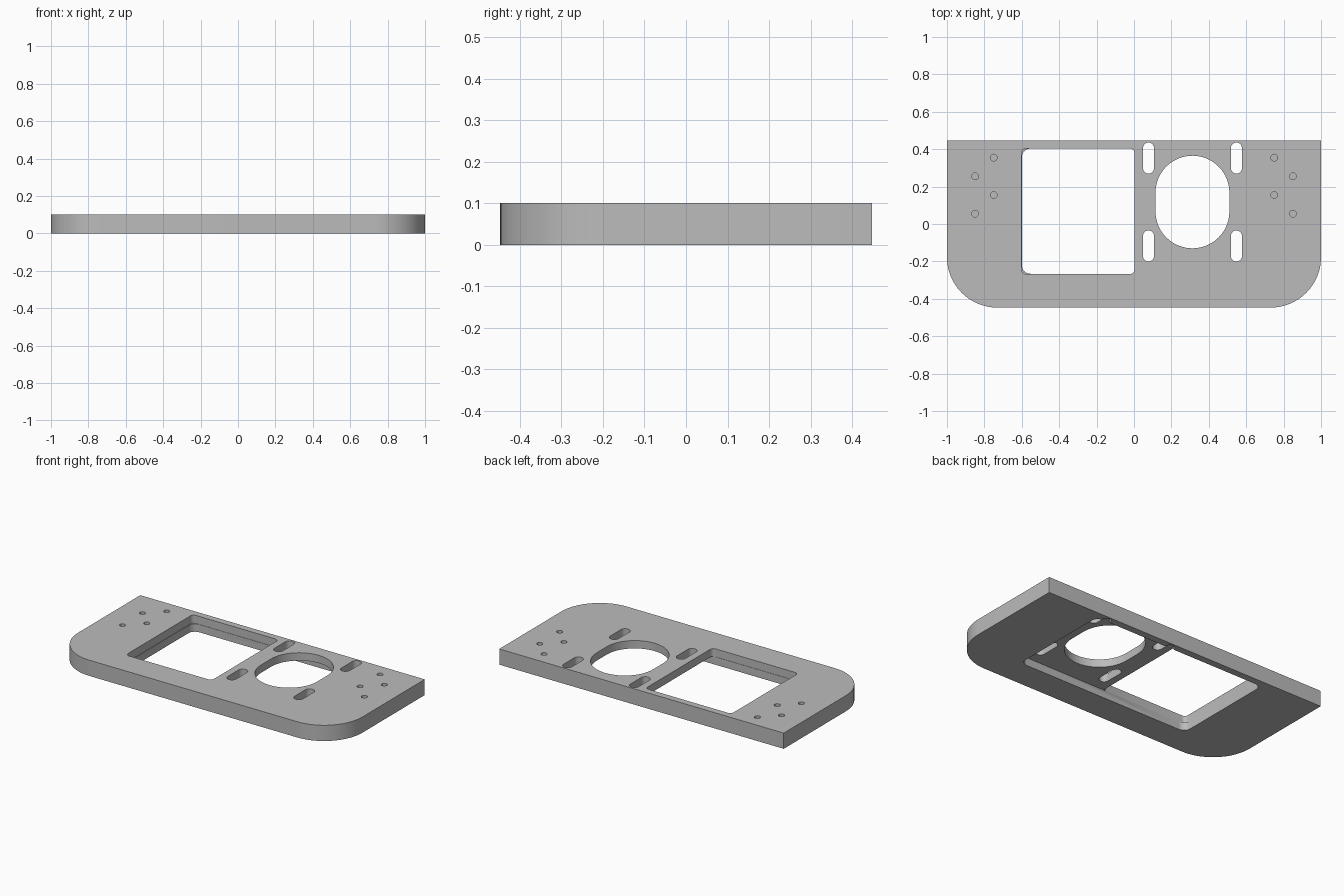
import bpy, bmesh, math

cube = bpy.data.objects.get("Cube")
if cube:
    bpy.data.objects.remove(cube, do_unlink=True)

grey = bpy.data.materials.new("plain_grey")
grey.use_nodes = True
colour = (0.5, 0.5, 0.5, 1.0)
grey.diffuse_color = colour
grey.node_tree.nodes["Principled BSDF"].inputs["Base Color"].default_value = colour


def rounded_outline(x0, x1, y0, y1, front_r, back_r, steps):
    """Anticlockwise rectangle with its own front and back corner radii."""
    points = []
    corners = ((x1, y0, -1, 1, front_r, 270), (x1, y1, -1, -1, back_r, 0),
               (x0, y1, 1, -1, back_r, 90), (x0, y0, 1, 1, front_r, 180))
    for x, y, sx, sy, r, start in corners:
        if r == 0:
            points.append((x, y))
            continue
        for i in range(steps + 1):
            a = math.radians(start + 90 * i / steps)
            p = (x + sx * r + r * math.cos(a), y + sy * r + r * math.sin(a))
            if not points or math.dist(p, points[-1]) > 1e-5:
                points.append(p)
    if math.dist(points[0], points[-1]) < 1e-5:
        points.pop()
    return points


def prism(name, outline, z0, z1):
    bm = bmesh.new()
    face = bm.faces.new([bm.verts.new((x, y, z0)) for x, y in outline])
    ext = bmesh.ops.extrude_face_region(bm, geom=[face])
    top = [g for g in ext["geom"] if isinstance(g, bmesh.types.BMVert)]
    bmesh.ops.translate(bm, verts=top, vec=(0, 0, z1 - z0))
    bmesh.ops.recalc_face_normals(bm, faces=bm.faces)
    mesh = bpy.data.meshes.new(name)
    bm.to_mesh(mesh)
    bm.free()
    mesh.materials.append(grey)
    obj = bpy.data.objects.new(name, mesh)
    bpy.context.collection.objects.link(obj)
    return obj


T = 0.1          # plate thickness
ROOF = 0.05      # height of the underside pocket

# Main plate: large round front corners, square back corners
plate = prism("mounting_plate",
              rounded_outline(-1, 1, -0.447, 0.447, 0.27, 0, 24), 0, T)
bpy.context.view_layer.objects.active = plate
plate.select_set(True)


def cut(outline, z0, z1):
    cutter = prism("cutter", outline, z0, z1)
    cutter.hide_render = True
    mod = plate.modifiers.new("cut", "BOOLEAN")
    mod.operation = "DIFFERENCE"
    mod.solver = "EXACT"
    mod.object = cutter
    bpy.ops.object.modifier_apply(modifier=mod.name)
    bpy.data.objects.remove(cutter, do_unlink=True)


def centred(cx, cy, hx, hy, r, steps=8):
    return rounded_outline(cx - hx, cx + hx, cy - hy, cy + hy, r, r, steps)


# Shallow pocket under the window and the oval opening
cut(rounded_outline(-0.599, 0.612, -0.266, 0.403, 0.045, 0.045, 8), -0.1, ROOF)

# Square window
cut(rounded_outline(-0.602, 0.002, -0.268, 0.405, 0.025, 0.025, 6), ROOF - 0.001, 0.2)

# Oval opening with four slots around it
CX, CY = 0.3125, 0.1175
cut(centred(CX, CY, 0.1975, 0.2475, 0.1975, 16), -0.1, 0.2)
for sx in (-1, 1):
    for sy in (-1, 1):
        cut(centred(CX + sx * 0.235, CY + sy * 0.235, 0.0295, 0.083, 0.0295), -0.1, 0.2)

# Blind screw holes on both wings
for side in (-1, 1):
    for x, y in ((0.75, 0.355), (0.75, 0.155), (0.85, 0.255), (0.85, 0.055)):
        cut(centred(side * x, y, 0.018, 0.018, 0.018, 5), 0.04, 0.2)

bpy.ops.object.shade_smooth_by_angle(angle=math.radians(30))
